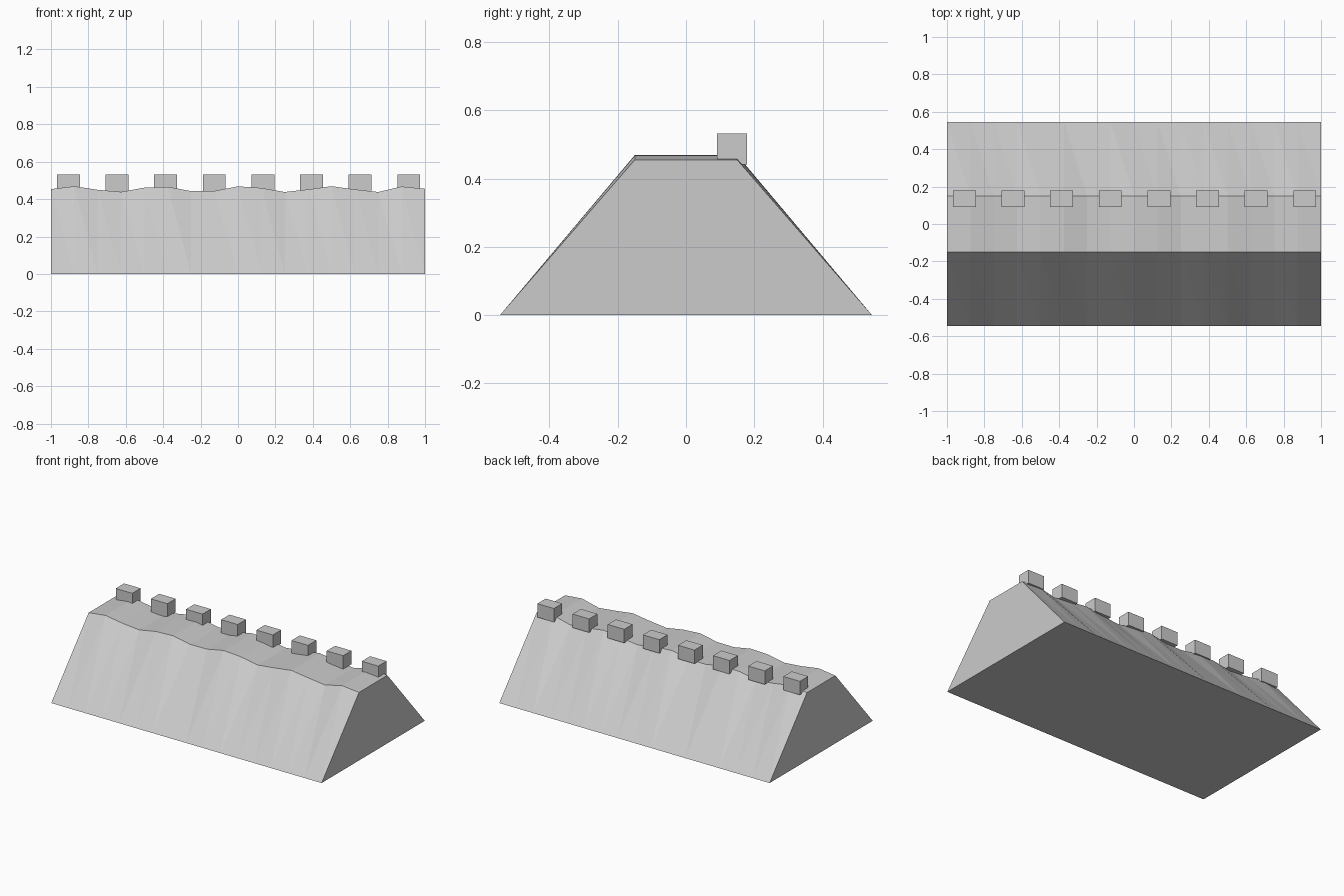
import bpy, bmesh

if "Cube" in bpy.data.objects:
    bpy.data.objects.remove(bpy.data.objects["Cube"])

stone = bpy.data.materials.new("light_grey")
stone.diffuse_color = (0.6, 0.6, 0.6, 1)
stone.use_nodes = True
stone.node_tree.nodes["Principled BSDF"].inputs["Base Color"].default_value = stone.diffuse_color


def add_object(name, bm):
    bmesh.ops.recalc_face_normals(bm, faces=bm.faces)
    mesh = bpy.data.meshes.new(name)
    bm.to_mesh(mesh)
    bm.free()
    mesh.materials.append(stone)
    obj = bpy.data.objects.new(name, mesh)
    bpy.context.collection.objects.link(obj)
    return obj


# Embankment: trapezoid section swept along x with an uneven crest
BASE_Y, CREST_Y, CREST_Z, WAVE = 0.545, 0.15, 0.4535, 0.0155
waves = [0, .98, -.25, -.95, .5, .8, -.7, -.62, .95, .4, -1, -.1, 1, -.1, -1, .9, .1]
bm = bmesh.new()
rows = []
for i, w in enumerate(waves):
    x = -1 + i * 2 / (len(waves) - 1)
    z = CREST_Z + WAVE * w
    section = [(-BASE_Y, 0), (-CREST_Y, z), (CREST_Y, z), (BASE_Y, 0)]
    rows.append([bm.verts.new((x, y, h)) for y, h in section])
for a, b in zip(rows, rows[1:]):
    # front slope
    bm.faces.new((a[0], b[0], a[1]))
    bm.faces.new((a[1], b[0], b[1]))
    # crest
    bm.faces.new((a[1], b[1], b[2], a[2]))
    # back slope
    bm.faces.new((a[2], b[2], a[3]))
    bm.faces.new((a[3], b[2], b[3]))
    # underside
    bm.faces.new((a[0], a[3], b[3], b[0]))
bm.faces.new(rows[0])
bm.faces.new(rows[-1])
add_object("embankment", bm)

# Row of blocks along the back edge of the crest
for i in range(8):
    bm = bmesh.new()
    bmesh.ops.create_cube(bm, size=1)
    bmesh.ops.scale(bm, vec=(0.122, 0.088, 0.091), verts=bm.verts)
    block = add_object(f"parapet_block_{i + 1}", bm)
    block.location = (-0.907 + i * 0.26, 0.135, 0.4865)
